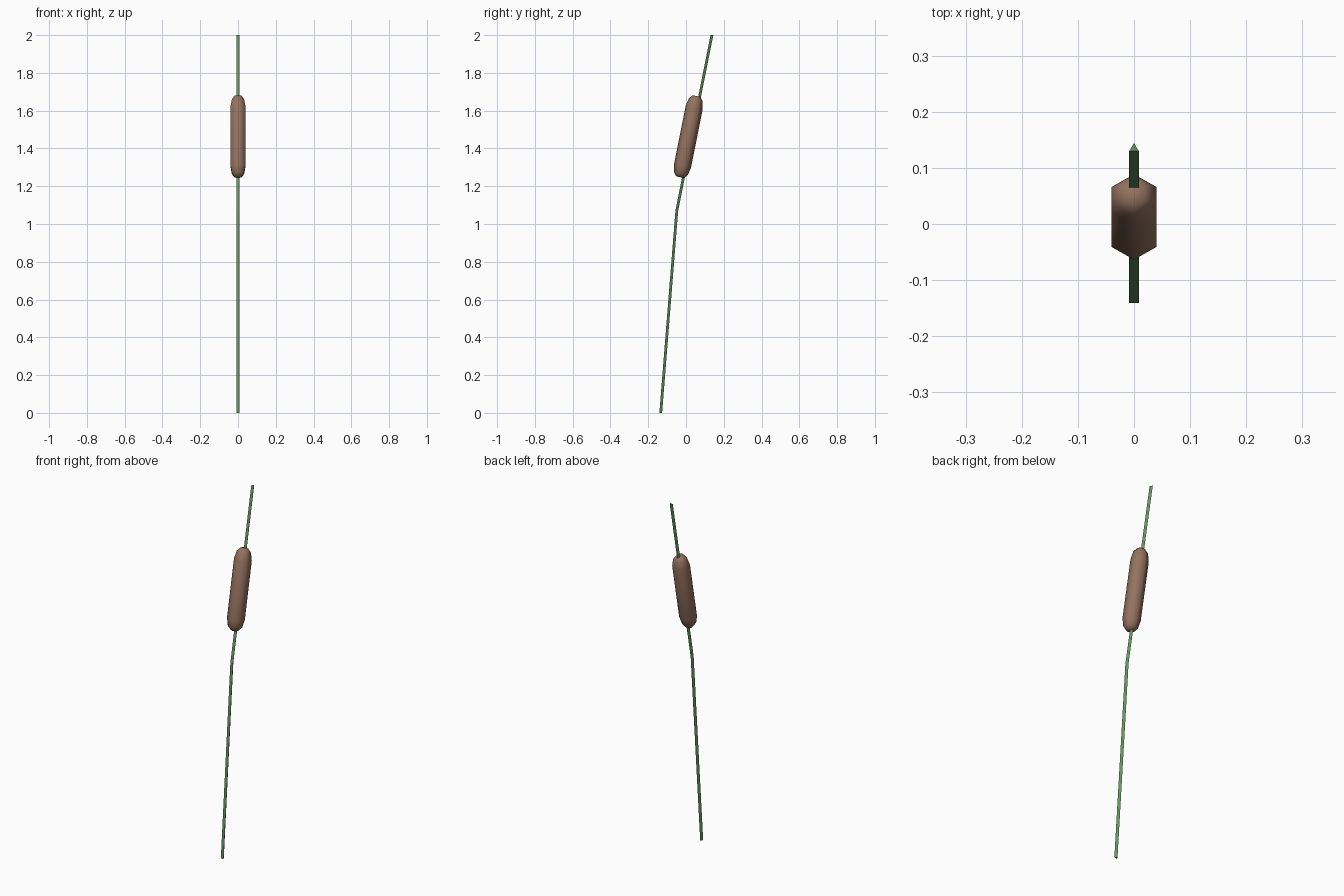
import bpy, math
from mathutils import Vector

if "Cube" in bpy.data.objects:
    bpy.data.objects.remove(bpy.data.objects["Cube"])


def material(name, rgb):
    m = bpy.data.materials.new(name)
    m.diffuse_color = (*rgb, 1)
    m.use_nodes = True
    m.node_tree.nodes["Principled BSDF"].inputs["Base Color"].default_value = m.diffuse_color
    return m


def loft(name, rings, mat):
    """Skin a list of equal-length point rings and cap both ends."""
    n = len(rings[0])
    verts = [p for r in rings for p in r]
    faces = [(i * n + k, i * n + (k + 1) % n, (i + 1) * n + (k + 1) % n, (i + 1) * n + k)
             for i in range(len(rings) - 1) for k in range(n)]
    faces += [tuple(reversed(range(n))), tuple(range(len(verts) - n, len(verts)))]
    me = bpy.data.meshes.new(name)
    me.from_pydata(verts, [], faces)
    me.materials.append(mat)
    ob = bpy.data.objects.new(name, me)
    bpy.context.collection.objects.link(ob)
    return ob


green = material("reed green", (0.13, 0.30, 0.12))
brown = material("seed head brown", (0.30, 0.17, 0.115))

# Bent three-sided stem, flat side to the front
path = [(-0.141, 0), (-0.056, 1.07), (0.13, 2)]
loft("stem", [[(-0.0085, y, z), (0.0085, y, z), (0, y + 0.0145, z)] for y, z in path], green)

# Six-sided seed head with rounded ends, tilted along the upper stem
tilt = math.atan2(0.186, 0.93)
axis = Vector((0, math.sin(tilt), math.cos(tilt)))
side = Vector((0, math.cos(tilt), -math.sin(tilt)))
centre = Vector((0, 0.0125, 1.4625))
half = [(0.158, 0.046), (0.2, 0.037), (0.219, 0.021)]
profile = [(-t, r) for t, r in reversed(half)] + half
rings = []
for t, r in profile:
    ring = []
    for k in range(6):
        a = math.radians(90 + 60 * k)
        ring.append(centre + axis * t + Vector((r * math.cos(a), 0, 0)) + side * (r * math.sin(a)))
    rings.append(ring)
head = loft("seed_head", rings, brown)
for p in head.data.polygons:
    p.use_smooth = True
